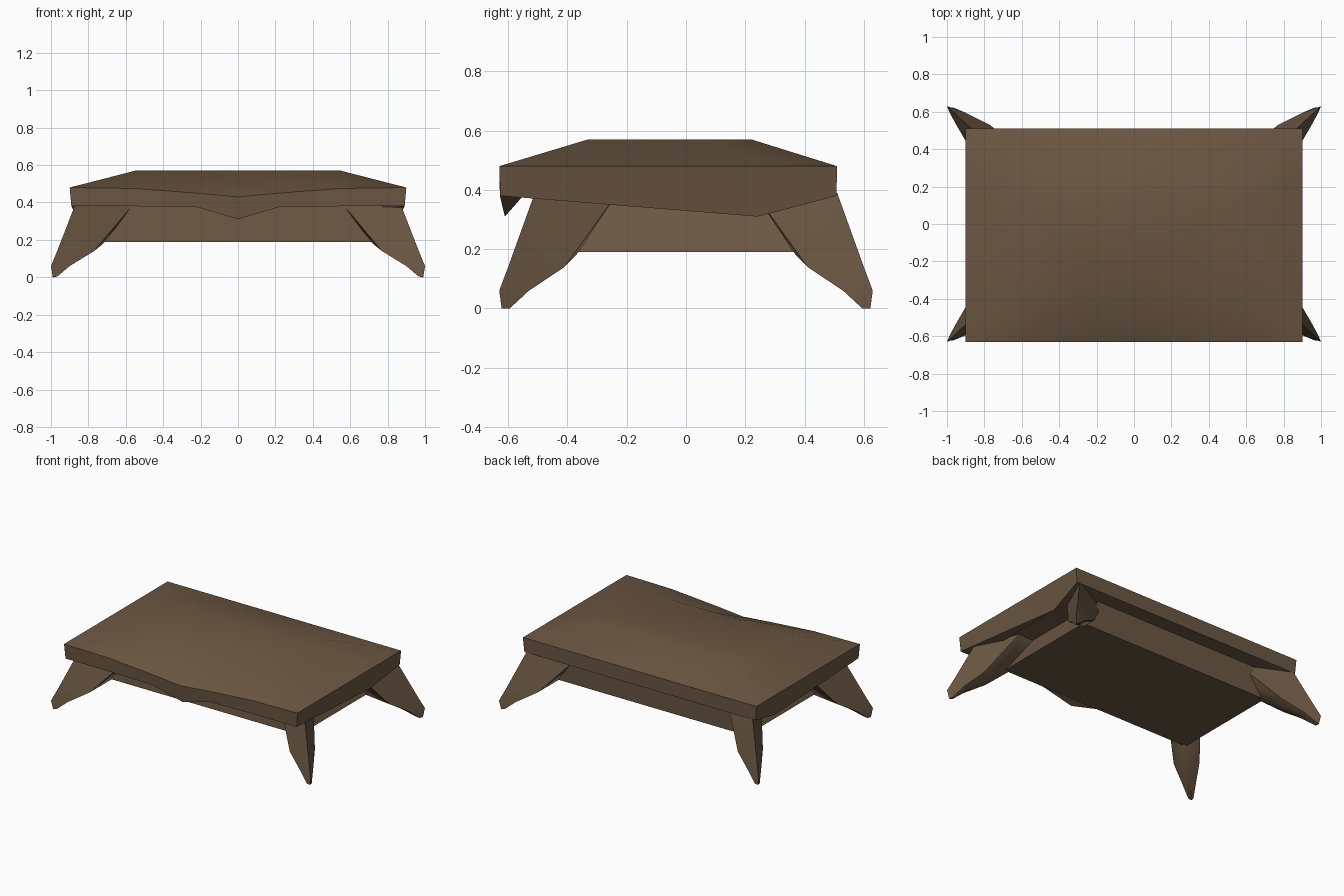
import bpy, bmesh, math

if "Cube" in bpy.data.objects:
    bpy.data.objects.remove(bpy.data.objects["Cube"])

wood = bpy.data.materials.new("dark brown wood")
wood.diffuse_color = (0.15, 0.096, 0.056, 1)
wood.use_nodes = True
wood.node_tree.nodes["Principled BSDF"].inputs["Base Color"].default_value = wood.diffuse_color


def loft(name, rings, angle=40):
    """Join stacked rings of equal point count into a closed solid."""
    bm = bmesh.new()
    loops = [[bm.verts.new(p) for p in r] for r in rings]
    n = len(rings[0])
    for a, b in zip(loops, loops[1:]):
        for i in range(n):
            j = (i + 1) % n
            bm.faces.new((a[i], a[j], b[j], b[i]))
    bm.faces.new(loops[0][::-1])
    bm.faces.new(loops[-1])
    bmesh.ops.recalc_face_normals(bm, faces=bm.faces)
    mesh = bpy.data.meshes.new(name)
    bm.to_mesh(mesh)
    bm.free()
    mesh.materials.append(wood)
    ob = bpy.data.objects.new(name, mesh)
    bpy.context.collection.objects.link(ob)
    bpy.ops.object.select_all(action='DESELECT')
    ob.select_set(True)
    bpy.context.view_layer.objects.active = ob
    bpy.ops.object.shade_smooth_by_angle(angle=math.radians(angle))
    return ob


# Table top: rim outline as (x, y, rim bottom z, rim top z), with hanging apron points
F, B = -0.63, 0.51
rim = [(-0.9, F, .38, .48), (-.55, F, .38, .475), (-.22, F, .375, .45),
       (0, F, .31, .43), (.22, F, .375, .45), (.55, F, .38, .475),
       (.9, F, .38, .48), (.9, .25, .31, .48), (.9, B, .38, .48),
       (0, B, .38, .48), (-.9, B, .38, .48), (-.9, .25, .31, .48)]


def scaled(sx, sy, z, cy=-0.055):
    return [(x * sx, cy + (y + 0.06) * sy, z) for x, y, _, _ in rim]


bottom = [(x * (.95 if zb < .32 else .99), y * (.97 if zb < .32 else .995), zb)
          for x, y, zb, _ in rim]
upper = [(x, y, zt) for x, y, _, zt in rim]
loft("table_top", [scaled(.85, .86, .385), bottom, upper,
                   scaled(.61, .485, .57)])

# Under-body: sloped box between the legs
def rect(x, y0, y1, z):
    return [(-x, y0, z), (x, y0, z), (x, y1, z), (-x, y1, z)]

loft("under_body", [rect(.74, -.38, .39, .19), rect(.62, -.36, .40, .40)])

# Splayed legs: one corner, mirrored both ways
leg = loft("splayed_leg", [
    [(.99, .622, 0), (.965, .622, .005), (.965, .59, .005), (.985, .595, 0)],
    [(1.0, .63, .06), (.90, .595, .06), (.89, .52, .07), (.95, .53, .06)],
    [(.967, .60, .14), (.77, .53, .14), (.72, .37, .18), (.88, .41, .14)],
    [(.87, .51, .39), (.56, .35, .39), (.54, .24, .39), (.74, .23, .39)],
])
m = leg.modifiers.new("mirror", 'MIRROR')
m.use_axis = (True, True, False)
